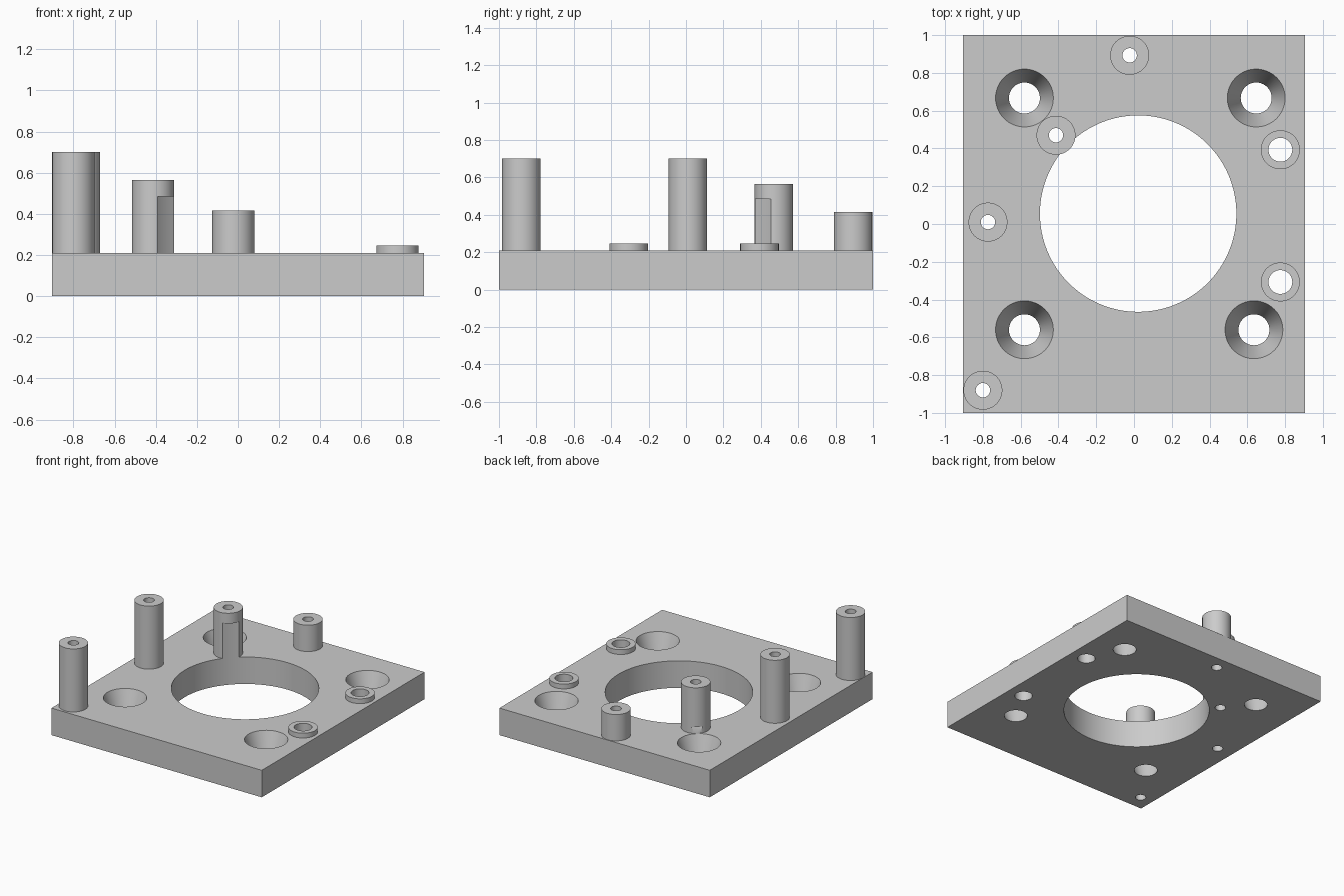
import bpy
import bmesh
from mathutils import Matrix, Vector

if "Cube" in bpy.data.objects:
    bpy.data.objects.remove(bpy.data.objects["Cube"], do_unlink=True)

PLATE_TOP = 0.21
PLATE_SIZE = (1.81, 2.0)
POST_R = 0.103
OPENING = (0.022, 0.055, 0.52)
OPENING_TOP = 0.485
SINK_BOTTOM_R, SINK_TOP_R = 0.082, 0.153
EXTRA = 0.05

# name, x, y, top height, bore radius
POSTS = [
    ("front_right_post", -0.80, -0.88, 0.70, 0.038),
    ("right_post", -0.773, 0.01, 0.70, 0.038),
    ("notched_post", -0.413, 0.47, 0.565, 0.038),
    ("back_post", -0.023, 0.893, 0.415, 0.038),
    ("back_left_ring", 0.775, 0.393, 0.247, 0.063),
    ("front_left_ring", 0.775, -0.307, 0.247, 0.063),
]
SCREW_HOLES = [(-0.58, 0.667), (0.647, 0.667), (-0.58, -0.56), (0.635, -0.56)]

grey = bpy.data.materials.new("plain_grey")
grey.use_nodes = True
colour = (0.6, 0.6, 0.6, 1)
grey.diffuse_color = colour
grey.node_tree.nodes["Principled BSDF"].inputs["Base Color"].default_value = colour


def add_cone(bm, x, y, z0, z1, r0, r1, segments=64):
    """Closed round solid between two heights."""
    place = Matrix.Translation((x, y, (z0 + z1) / 2))
    bmesh.ops.create_cone(bm, cap_ends=True, segments=segments, radius1=r0,
                          radius2=r1, depth=z1 - z0, matrix=place)


def to_object(name, bm):
    mesh = bpy.data.meshes.new(name)
    bm.to_mesh(mesh)
    bm.free()
    mesh.materials.append(grey)
    obj = bpy.data.objects.new(name, mesh)
    bpy.context.collection.objects.link(obj)
    return obj


def activate(obj):
    bpy.ops.object.select_all(action="DESELECT")
    obj.select_set(True)
    bpy.context.view_layer.objects.active = obj


def cut_and_smooth(obj):
    activate(obj)
    mod = obj.modifiers.new("holes", "BOOLEAN")
    mod.operation = "DIFFERENCE"
    mod.solver = "EXACT"
    mod.object = cutter
    bpy.ops.object.modifier_apply(modifier=mod.name)
    bpy.ops.object.shade_smooth_by_angle()


# Cutter: central opening, post bores and tapered screw holes
bm = bmesh.new()
ox, oy, opening_r = OPENING
add_cone(bm, ox, oy, -EXTRA, OPENING_TOP, opening_r, opening_r, 128)
for _, x, y, top, bore in POSTS:
    add_cone(bm, x, y, -EXTRA, top + EXTRA, bore, bore, 48)
flare = (SINK_TOP_R - SINK_BOTTOM_R) / PLATE_TOP * EXTRA
for x, y in SCREW_HOLES:
    add_cone(bm, x, y, -EXTRA, PLATE_TOP + EXTRA,
             SINK_BOTTOM_R - flare, SINK_TOP_R + flare)
cutter = to_object("hole_cutter", bm)
cutter.hide_render = True

# Base plate
bm = bmesh.new()
bmesh.ops.create_cube(bm, size=1)
bmesh.ops.scale(bm, vec=Vector((*PLATE_SIZE, PLATE_TOP)), verts=bm.verts)
bmesh.ops.translate(bm, vec=Vector((0, 0, PLATE_TOP / 2)), verts=bm.verts)
cut_and_smooth(to_object("base_plate", bm))

# Hollow posts and low rings standing on the plate
for name, x, y, top, _ in POSTS:
    bm = bmesh.new()
    add_cone(bm, x, y, PLATE_TOP, top, POST_R, POST_R)
    cut_and_smooth(to_object(name, bm))

bpy.data.objects.remove(cutter, do_unlink=True)
